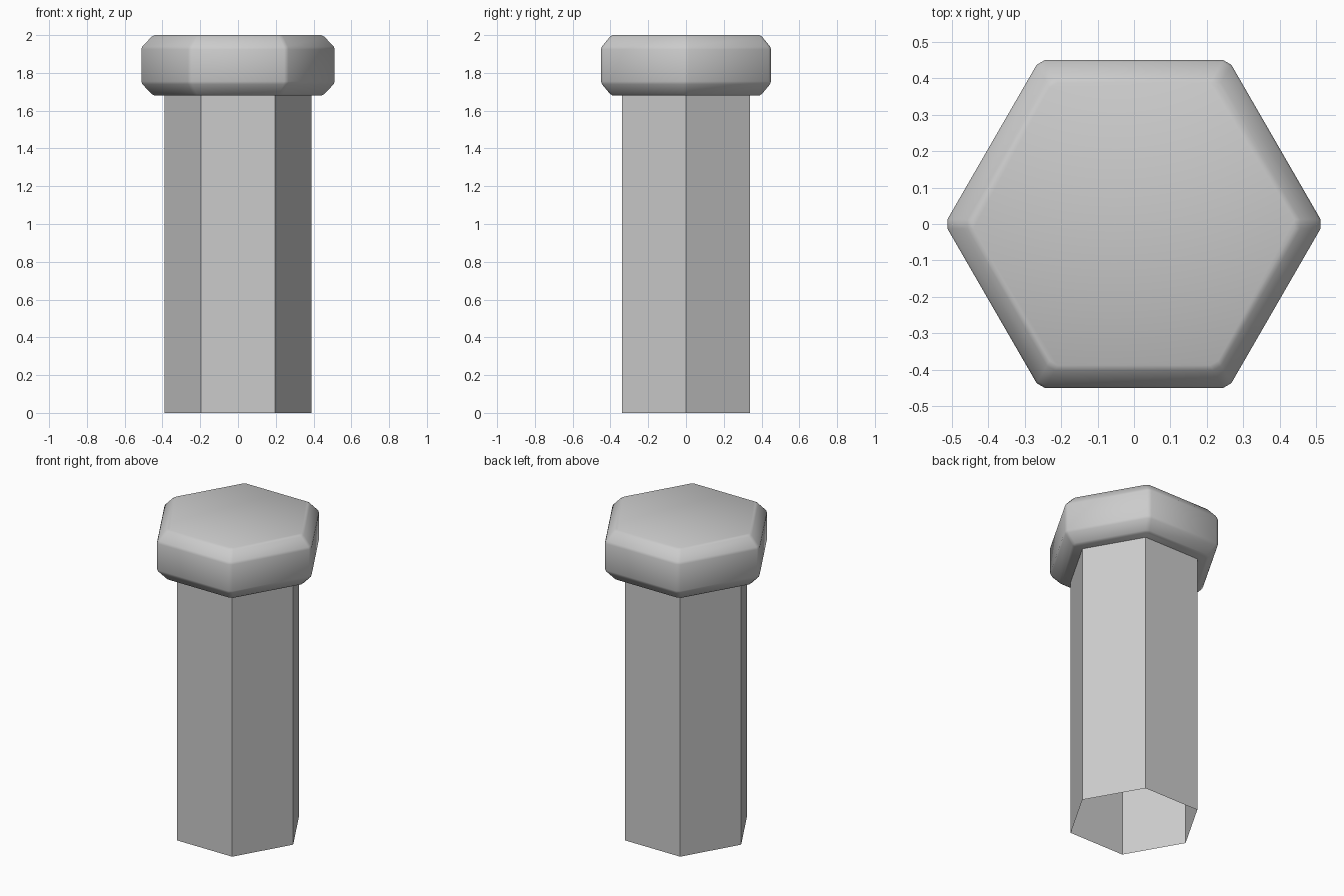
import bpy, bmesh
from math import cos, sin, pi

if "Cube" in bpy.data.objects:
    bpy.data.objects.remove(bpy.data.objects["Cube"])

COS30 = cos(pi / 6)


def hex_ring(apothem, z, cut=0.0):
    """Hexagon points with corners on +-x; cut > 0 trims each corner."""
    r = apothem / COS30
    pts = [(r * cos(i * pi / 3), r * sin(i * pi / 3)) for i in range(6)]
    if not cut:
        return [(x, y, z) for x, y in pts]
    ring = []
    t = cut / r  # side length equals circumradius
    for i, (x, y) in enumerate(pts):
        for nx, ny in (pts[i - 1], pts[(i + 1) % 6]):
            ring.append((x + (nx - x) * t, y + (ny - y) * t, z))
    return ring


def loft(name, rings, capped):
    bm = bmesh.new()
    loops = [[bm.verts.new(p) for p in ring] for ring in rings]
    n = len(loops[0])
    for a, b in zip(loops, loops[1:]):
        for i in range(n):
            j = (i + 1) % n
            bm.faces.new((a[i], a[j], b[j], b[i]))
    if capped:
        bm.faces.new(loops[0][::-1])
        bm.faces.new(loops[-1])
    mesh = bpy.data.meshes.new(name)
    bm.to_mesh(mesh)
    bm.free()
    obj = bpy.data.objects.new(name, mesh)
    bpy.context.collection.objects.link(obj)
    return obj


# Hollow hexagonal shaft, open at the bottom
loft("shaft", [hex_ring(0.338, 0), hex_ring(0.338, 1.68)], False)

# Head with softened chamfers at top and bottom: (apothem, height from mid)
half = [(0.450, 0.085), (0.445, 0.100), (0.402, 0.152), (0.388, 0.160)]
profile = [(a, 1.84 - h) for a, h in reversed(half)] + [(a, 1.84 + h) for a, h in half]
head = loft("head", [hex_ring(a, z, 0.015) for a, z in profile], True)
bpy.context.view_layer.objects.active = head
head.select_set(True)
bpy.ops.object.shade_smooth_by_angle(angle=pi / 5)
